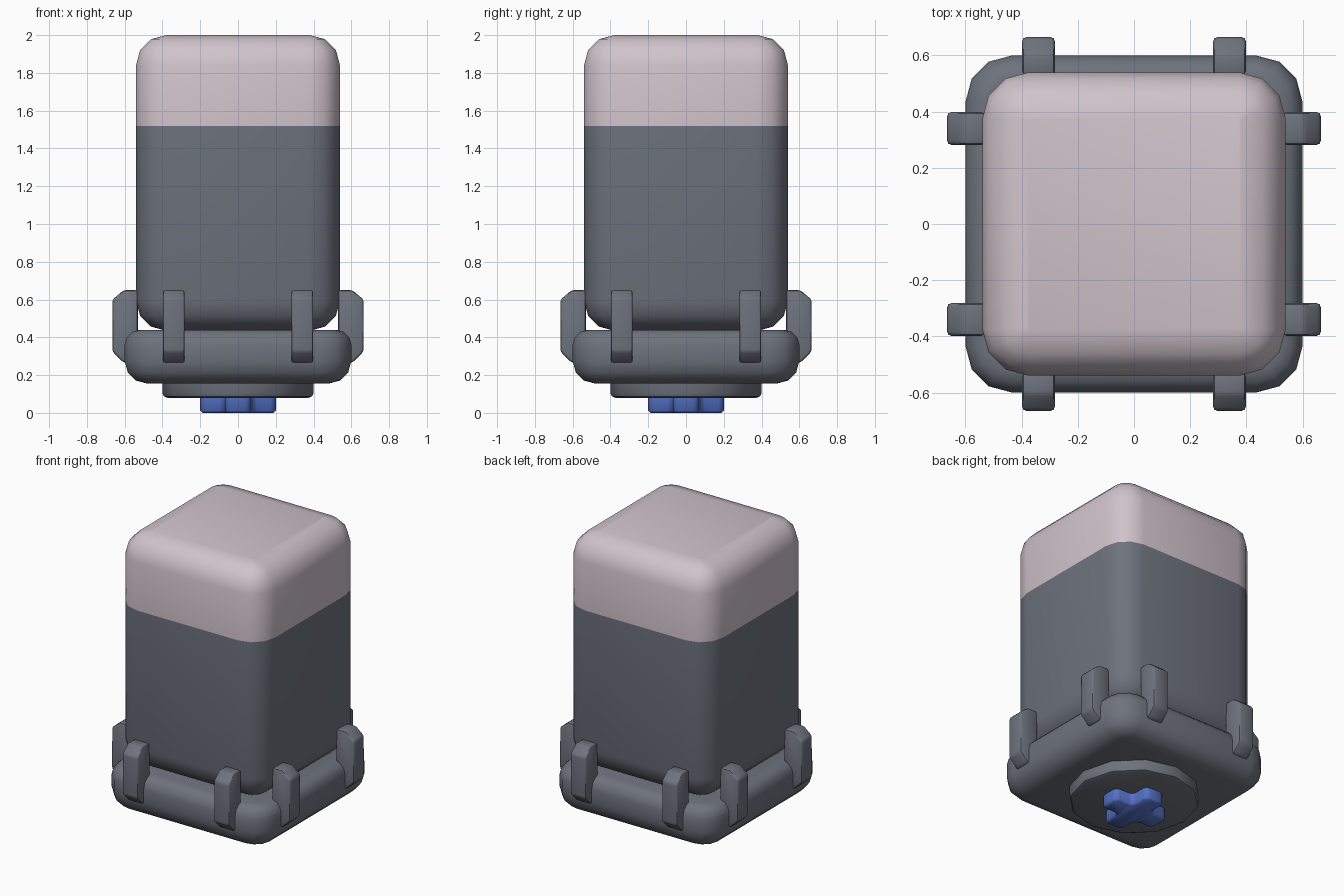
import bpy, bmesh, math
from mathutils import Matrix, Vector

if "Cube" in bpy.data.objects:
    bpy.data.objects.remove(bpy.data.objects["Cube"])


def material(name, rgb):
    m = bpy.data.materials.new(name)
    m.diffuse_color = (*rgb, 1)
    m.use_nodes = True
    m.node_tree.nodes["Principled BSDF"].inputs["Base Color"].default_value = m.diffuse_color
    return m


GREY = material("slate grey", (0.155, 0.172, 0.205))
PINK = material("pale pink", (0.63, 0.55, 0.60))
BLUE = material("blue", (0.09, 0.17, 0.58))


def finish(bm, name, mats, angle=40):
    bmesh.ops.recalc_face_normals(bm, faces=bm.faces)
    me = bpy.data.meshes.new(name)
    bm.to_mesh(me)
    bm.free()
    for m in mats:
        me.materials.append(m)
    ob = bpy.data.objects.new(name, me)
    bpy.context.collection.objects.link(ob)
    bpy.ops.object.select_all(action='DESELECT')
    bpy.context.view_layer.objects.active = ob
    ob.select_set(True)
    bpy.ops.object.shade_smooth_by_angle(angle=math.radians(angle))
    return ob


def rounded_ring(bm, half, r, z, seg=3):
    verts = []
    for q in range(4):
        a0 = q * math.pi / 2
        mid = a0 + math.pi / 4
        cx = math.copysign(half - r, math.cos(mid))
        cy = math.copysign(half - r, math.sin(mid))
        for i in range(seg + 1):
            a = a0 + i * math.pi / 2 / seg
            verts.append(bm.verts.new((cx + r * math.cos(a), cy + r * math.sin(a), z)))
    return verts


def loft(half, r, profile):
    """Rounded square tower from (inset, z) pairs, bottom to top."""
    bm = bmesh.new()
    rings = [rounded_ring(bm, half - i, max(r - i, 0.008), z) for i, z in profile]
    n = len(rings[0])
    for a, b in zip(rings, rings[1:]):
        for k in range(n):
            bm.faces.new((a[k], a[(k + 1) % n], b[(k + 1) % n], b[k]))
    bm.faces.new(rings[0][::-1])
    bm.faces.new(rings[-1])
    return bm


def arc(r, z0, up, seg=3):
    """Quarter-round edge as (inset, z); z0 is the outer flat level."""
    pts = []
    for i in range(seg + 1):
        t = i * math.pi / 2 / seg
        pts.append((r * (1 - math.cos(t)), z0 + up * (r * math.sin(t) - r)))
    return pts if up > 0 else pts[::-1]


# Main body: grey below, pink cap above
bm = loft(0.54, 0.165, arc(0.16, 0.435, -1) + [(0, 1.52)] + arc(0.16, 2.0, 1))
for f in bm.faces:
    f.material_index = int(f.calc_center_median().z > 1.52)
finish(bm, "body", [GREY, PINK])

# Base tray
bm = loft(0.6, 0.165, arc(0.12, 0.155, -1) + arc(0.08, 0.44, 1))
finish(bm, "base_tray", [GREY])

# Clips: two on each side
CLIP = [(0.53, 0.65), (0.605, 0.65), (0.665, 0.60), (0.665, 0.325), (0.605, 0.265), (0.53, 0.265)]
for side in range(4):
    for sign in (-1, 1):
        bm = bmesh.new()
        face = bm.faces.new([bm.verts.new((x, sign * 0.34 - 0.058, z)) for x, z in CLIP])
        ext = bmesh.ops.extrude_face_region(bm, geom=[face])
        new = [v for v in ext["geom"] if isinstance(v, bmesh.types.BMVert)]
        bmesh.ops.translate(bm, verts=new, vec=Vector((0, 0.116, 0)))
        bmesh.ops.recalc_face_normals(bm, faces=bm.faces)
        bmesh.ops.bevel(bm, geom=bm.edges[:], offset=0.014, segments=2,
                        profile=0.5, affect='EDGES')
        bm.transform(Matrix.Rotation(side * math.pi / 2, 4, 'Z'))
        finish(bm, f"clip_{side}_{'a' if sign < 0 else 'b'}", [GREY])

# Round plate under the tray
bm = bmesh.new()
bmesh.ops.create_cone(bm, cap_ends=True, segments=12, radius1=0.4, radius2=0.4, depth=0.12,
                      matrix=Matrix.Translation((0, 0, 0.14)))
rim = [e for e in bm.edges if all(v.co.z < 0.1 for v in e.verts)]
bmesh.ops.bevel(bm, geom=rim, offset=0.025, segments=2, profile=0.5, affect='EDGES')
finish(bm, "bottom_plate", [GREY])

# Cross-shaped peg
W, L = 0.07, 0.2
bm = bmesh.new()
outline = []
for q in range(4):
    rot = Matrix.Rotation(q * math.pi / 2, 4, 'Z')
    for p in ((L, -W), (L, W), (W, W)):
        outline.append(bm.verts.new(rot @ Vector((p[0], p[1], 0))))
face = bm.faces.new(outline)
ext = bmesh.ops.extrude_face_region(bm, geom=[face])
new = [v for v in ext["geom"] if isinstance(v, bmesh.types.BMVert)]
bmesh.ops.translate(bm, verts=new, vec=Vector((0, 0, 0.1)))
bmesh.ops.recalc_face_normals(bm, faces=bm.faces)
upright = [e for e in bm.edges if abs(e.verts[0].co.z - e.verts[1].co.z) > 0.05]
bmesh.ops.bevel(bm, geom=upright, offset=0.03, segments=2, profile=0.5, affect='EDGES')
low = [e for e in bm.edges if all(v.co.z < 0.001 for v in e.verts)]
bmesh.ops.bevel(bm, geom=low, offset=0.012, segments=1, affect='EDGES')
finish(bm, "cross_peg", [BLUE], 50)
